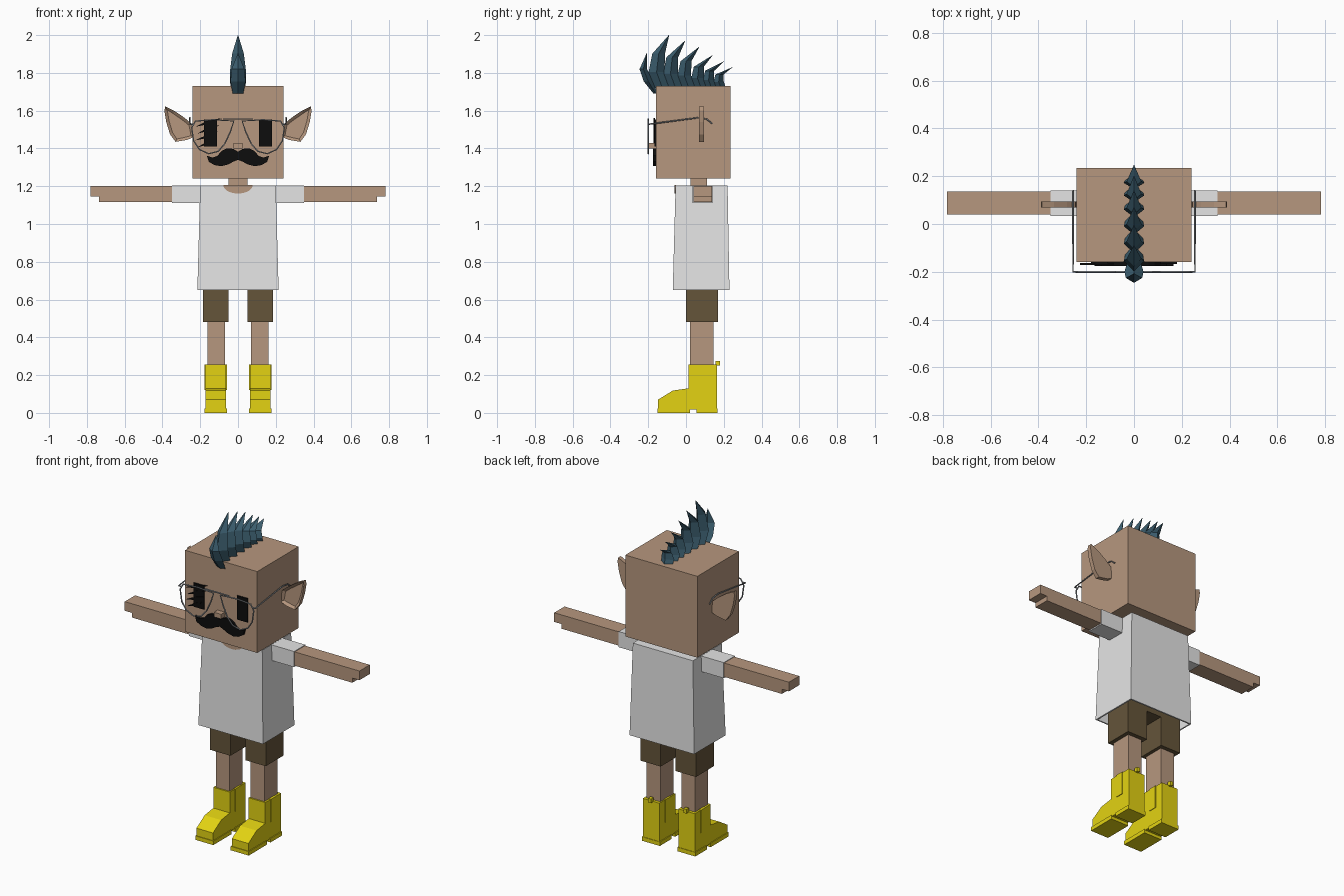
import bpy, bmesh, math
from mathutils import Vector

cube = bpy.data.objects.get("Cube")
if cube:
    bpy.data.objects.remove(cube, do_unlink=True)


def material(name, rgb, rough=0.8):
    m = bpy.data.materials.new(name)
    m.use_nodes = True
    m.diffuse_color = (*rgb, 1)
    node = m.node_tree.nodes["Principled BSDF"]
    node.inputs["Base Color"].default_value = (*rgb, 1)
    node.inputs["Roughness"].default_value = rough
    return m


SKIN = material("skin tan", (0.47, 0.31, 0.21))
SHIRT = material("shirt white", (0.78, 0.78, 0.78))
SHORTS = material("shorts brown", (0.13, 0.09, 0.042))
BOOT = material("boot yellow", (0.77, 0.65, 0.006))
HAIR = material("hair teal", (0.044, 0.11, 0.155))
BLACK = material("black", (0.004, 0.004, 0.004))
WIRE = material("wire grey", (0.3, 0.32, 0.34))


def finish(name, bm, mat):
    bmesh.ops.recalc_face_normals(bm, faces=bm.faces)
    mesh = bpy.data.meshes.new(name)
    bm.to_mesh(mesh)
    bm.free()
    mesh.materials.append(mat)
    obj = bpy.data.objects.new(name, mesh)
    bpy.context.collection.objects.link(obj)
    return obj


def loft(name, rings, mat, cap_start=True, cap_end=True):
    """Skin a series of equal-length point rings."""
    bm = bmesh.new()
    rows = [[bm.verts.new(p) for p in ring] for ring in rings]
    n = len(rows[0])
    for a, b in zip(rows, rows[1:]):
        for i in range(n):
            j = (i + 1) % n
            bm.faces.new((a[i], a[j], b[j], b[i]))
    if cap_start:
        bm.faces.new(rows[0])
    if cap_end:
        bm.faces.new(rows[-1])
    return finish(name, bm, mat)


def rect(x0, x1, y0, y1, z):
    return [(x0, y0, z), (x1, y0, z), (x1, y1, z), (x0, y1, z)]


def box(name, xs, ys, zs, mat):
    return loft(name, [rect(*xs, *ys, z) for z in zs], mat)


def plate(name, xz, y0, y1, mat):
    return loft(name, [[(x, y, z) for x, z in xz] for y in (y0, y1)], mat)


def side_prism(name, yz, x0, x1, mat):
    return loft(name, [[(x, y, z) for y, z in yz] for x in (x0, x1)], mat)


def wire(name, points, cyclic=False, radius=0.004):
    curve = bpy.data.curves.new(name, "CURVE")
    curve.dimensions = "3D"
    curve.bevel_depth = radius
    curve.bevel_resolution = 1
    curve.use_fill_caps = True
    spline = curve.splines.new("POLY")
    spline.points.add(len(points) - 1)
    for p, co in zip(spline.points, points):
        p.co = (*co, 1)
    spline.use_cyclic_u = cyclic
    curve.materials.append(WIRE)
    obj = bpy.data.objects.new(name, curve)
    bpy.context.collection.objects.link(obj)
    bpy.ops.object.select_all(action="DESELECT")
    obj.select_set(True)
    bpy.context.view_layer.objects.active = obj
    bpy.ops.object.convert(target="MESH")


# Head, neck and nose
box("head", (-0.24, 0.24), (-0.16, 0.235), (1.24, 1.73), SKIN)
box("neck", (-0.05, 0.05), (0.025, 0.11), (1.18, 1.25), SKIN)
box("nose", (-0.024, 0.024), (-0.195, -0.155), (1.4, 1.428), SKIN)

# Shirt: flared shell open at the hem, with a round neckline
shirt = loft("shirt", [rect(-0.2, 0.2, -0.055, 0.22, 1.205),
                       rect(-0.215, 0.215, -0.07, 0.23, 0.65)], SHIRT, cap_end=False)
shell = shirt.modifiers.new("thickness", "SOLIDIFY")
shell.thickness = 0.012
shell.offset = -1
arc = [math.pi * i / 10 for i in range(11)]
plate("neckline", [(0.078 * math.cos(a), 1.206 - 0.045 * math.sin(a)) for a in arc],
      -0.06, -0.052, SKIN)
box("shorts_hips", (-0.185, 0.185), (0, 0.17), (0.66, 0.8), SHORTS)

EAR = [(0.235, 1.46), (0.27, 1.445), (0.33, 1.435), (0.36, 1.475), (0.38, 1.54),
       (0.39, 1.6), (0.385, 1.622), (0.335, 1.598), (0.28, 1.56), (0.245, 1.53)]
BOOT_SIDE = [(-0.148, 0.018), (-0.148, 0.07), (-0.07, 0.118), (0.012, 0.13),
             (0.012, 0.255), (0.163, 0.255), (0.163, 0.018)]
LENS = [(0.022, 1.545), (0.13, 1.552), (0.225, 1.545), (0.245, 1.51), (0.235, 1.44),
        (0.205, 1.395), (0.155, 1.372), (0.105, 1.385), (0.07, 1.425), (0.04, 1.49)]

for s, side in ((1, "left"), (-1, "right")):
    def span(a, b):
        return tuple(sorted((s * a, s * b)))

    # Sleeve, arm with notched hand end
    box(side + "_sleeve", span(0.19, 0.35), (0.034, 0.141), (1.11, 1.204), SHIRT)
    plate(side + "_arm", [(s * x, z) for x, z in
          ((0.345, 1.117), (0.735, 1.117), (0.735, 1.145), (0.782, 1.145),
           (0.782, 1.2), (0.345, 1.2))], 0.039, 0.137, SKIN)

    # Shorts leg, leg and boot
    box(side + "_shorts_leg", span(0.05, 0.185), (0, 0.17), (0.482, 0.7), SHORTS)
    box(side + "_leg", span(0.07, 0.162), (0.02, 0.145), (0.2, 0.5), SKIN)
    side_prism(side + "_boot", BOOT_SIDE, s * 0.063, s * 0.173, BOOT)
    box(side + "_boot_sole", span(0.058, 0.178), (-0.152, 0.02), (0, 0.024), BOOT)
    box(side + "_boot_heel", span(0.058, 0.178), (0.055, 0.166), (0, 0.024), BOOT)
    box(side + "_boot_panel", span(0.059, 0.177), (0.06, 0.11), (0.12, 0.257), BOOT)
    wire_y = (0.155, 0.18)
    box(side + "_boot_tab", span(0.108, 0.128), wire_y, (0.25, 0.275), BOOT)

    # Ear with a sunken front
    ear = plate(side + "_ear", [(s * x, z) for x, z in EAR], 0.07, 0.095, SKIN)
    bm = bmesh.new()
    bm.from_mesh(ear.data)
    bm.normal_update()
    front = [f for f in bm.faces if f.normal.y < -0.9]
    bmesh.ops.inset_region(bm, faces=front, thickness=0.016)
    bmesh.ops.translate(bm, vec=(0, 0.013, 0), verts=list({v for f in front for v in f.verts}))
    bm.to_mesh(ear.data)
    bm.free()

    # Eye and half of the moustache
    plate(side + "_eye", [(s * x, z) for x, z in
          ((0.11, 1.41), (0.18, 1.41), (0.18, 1.553), (0.11, 1.553))], -0.168, -0.159, BLACK)
    plate(side + "_moustache", [(s * x, z) for x, z in
          ((0, 1.34), (0, 1.382), (0.025, 1.398), (0.06, 1.4), (0.085, 1.388),
           (0.11, 1.36), (0.135, 1.352), (0.165, 1.362), (0.155, 1.33), (0.125, 1.312),
           (0.09, 1.306), (0.05, 1.316), (0.025, 1.33))], -0.175, -0.159, BLACK)

    # Spectacle rim, hinge and temple
    wire(side + "_rim", [(s * x, -0.2, z) for x, z in LENS], True)
    wire(side + "_temple", [(s * x, y, z) for x, y, z in
         ((0.235, -0.2, 1.528), (0.255, -0.2, 1.528), (0.255, 0.06, 1.562),
          (0.255, 0.11, 1.555), (0.255, 0.14, 1.53))])

wire("spectacle_bridge", [(-0.08, -0.2, 1.556), (0.08, -0.2, 1.556)])

# Slanted lashes across the right eye
for i in range(4):
    z = 1.535 - 0.036 * i
    plate("lash_%d" % (i + 1), [(-0.225 + 0.012 * (i % 2), z - 0.02), (-0.15, z - 0.005),
                                (-0.085 - 0.012 * i, z + 0.026), (-0.16, z + 0.012)],
          -0.172, -0.164, BLACK)


def spike(name, sections, tip):
    """Curved diamond-section lock; sections hold y, z, half depth, half width."""
    rings = [[(0, y - d, z), (w, y, z), (0, y + d, z), (-w, y, z)] for y, z, d, w in sections]
    rings.append([Vector((x, tip[0] + y, tip[1])) for x, y in
                  ((0, -0.001), (0.001, 0), (0, 0.001), (-0.001, 0))])
    loft(name, rings, HAIR)


# Crest of swept-back locks, shrinking toward the back
CREST = [(-0.125, -0.09, 2.0), (-0.055, -0.005, 1.97), (0.015, 0.07, 1.938),
         (0.08, 0.14, 1.893), (0.135, 0.2, 1.86), (0.185, 0.246, 1.83)]
for i, (base, tip_y, tip_z) in enumerate(CREST):
    h = tip_z - 1.72
    d = 0.042 - 0.003 * i
    spike("hair_lock_%d" % (i + 1),
          [(base, 1.72, d, 0.036),
           (base - 0.11 * h, 1.72 + 0.3 * h, d, 0.043),
           (base - 0.07 * h, 1.72 + 0.65 * h, d * 0.8, 0.031)], (tip_y, tip_z))
spike("hair_forelock", [(-0.16, 1.69, 0.012, 0.028), (-0.2, 1.755, 0.024, 0.04),
                        (-0.226, 1.82, 0.02, 0.034)], (-0.207, 1.905))
